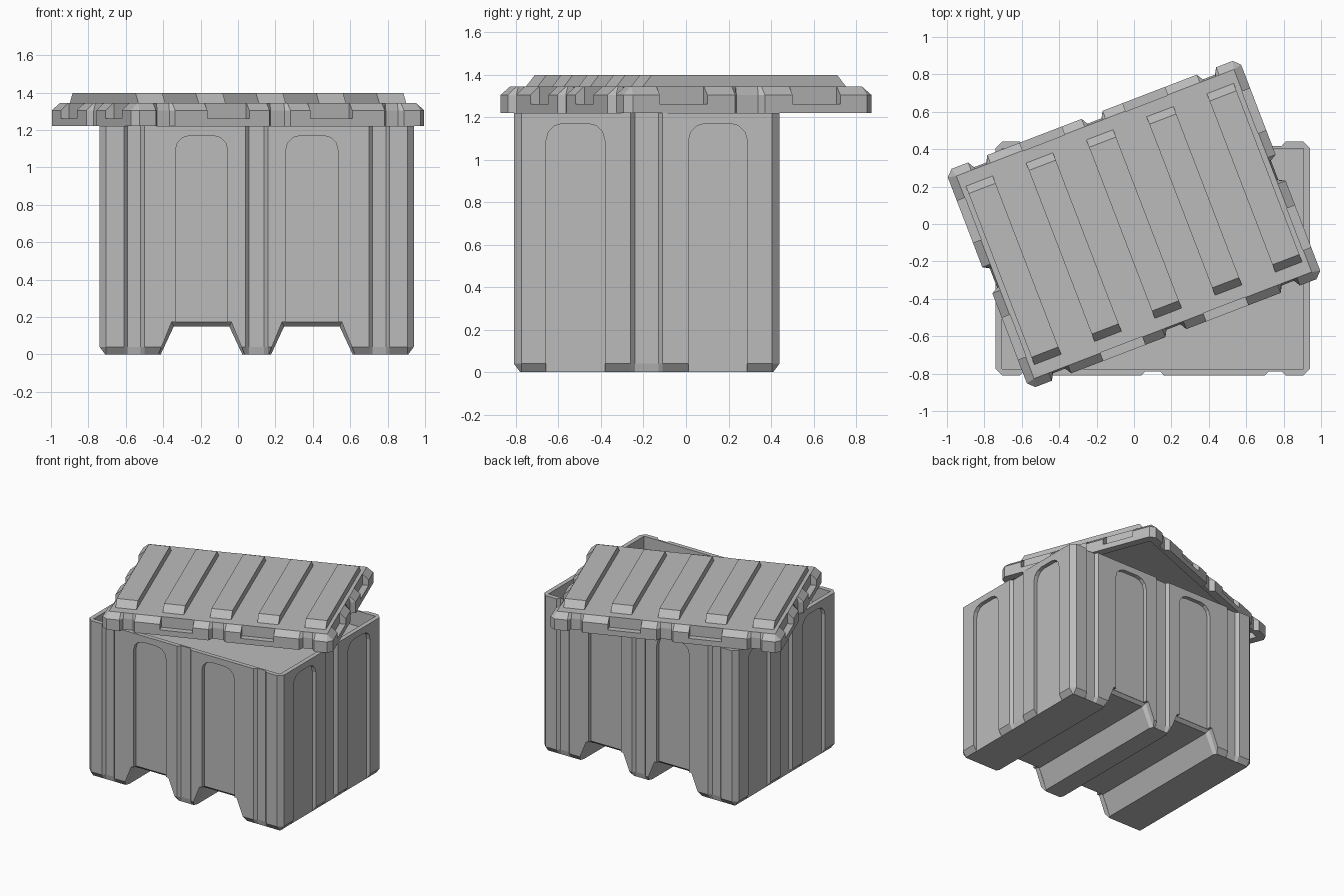
import bpy, bmesh, math
from mathutils import Matrix, Vector

if "Cube" in bpy.data.objects:
    bpy.data.objects.remove(bpy.data.objects["Cube"], do_unlink=True)

HX, HY = 0.84, 0.625                      # half length and half width of tub and lid
TUB = Matrix.Translation((0.1, -0.185, 0))
LID = Matrix.Rotation(math.radians(21), 4, "Z")

grey = bpy.data.materials.new("grey_plastic")
grey.use_nodes = True
grey.diffuse_color = (0.5, 0.5, 0.5, 1)
grey.node_tree.nodes["Principled BSDF"].inputs["Base Color"].default_value = grey.diffuse_color


def loft(name, sections, matrix):
    """Closed solid through rings that share a point count."""
    bm = bmesh.new()
    rings = [[bm.verts.new(p) for p in s] for s in sections]
    n = len(rings[0])
    for a, b in zip(rings, rings[1:]):
        for i in range(n):
            j = (i + 1) % n
            bm.faces.new((a[i], a[j], b[j], b[i]))
    bm.faces.new(rings[0][::-1])
    bm.faces.new(rings[-1])
    bmesh.ops.remove_doubles(bm, verts=bm.verts, dist=1e-5)
    bmesh.ops.recalc_face_normals(bm, faces=bm.faces)
    mesh = bpy.data.meshes.new(name)
    bm.to_mesh(mesh)
    bm.free()
    mesh.materials.append(grey)
    ob = bpy.data.objects.new(name, mesh)
    bpy.context.collection.objects.link(ob)
    ob.matrix_world = matrix
    return ob


def block(name, x0, x1, y0, y1, z0, z1, matrix):
    ring = [(x0, y0), (x1, y0), (x1, y1), (x0, y1)]
    return loft(name, [[(x, y, z) for x, y in ring] for z in (z0, z1)], matrix)


def carve(ob, cutters):
    bpy.context.view_layer.update()
    for c in cutters:
        c.hide_render = True
        mod = ob.modifiers.new("cut", "BOOLEAN")
        mod.operation, mod.solver, mod.object = "DIFFERENCE", "EXACT", c
        bpy.context.view_layer.objects.active = ob
        bpy.ops.object.modifier_apply(modifier=mod.name)
        bpy.data.objects.remove(c, do_unlink=True)


def outline(depth, corner=0.035):
    """Grooved rectangle: the four sides in turn, counter-clockwise."""
    long_grooves = [(-0.71, -0.6), (-0.06, 0.06), (0.6, 0.71)]
    short_grooves = [(-0.075, 0.075)]
    pts = []
    for k in range(4):
        half, dist, grooves = ((HX, HY, long_grooves), (HY, HX, short_grooves))[k % 2]
        side = [(corner - half, -dist)]
        for a, b in grooves:
            side += [(a, -dist), (a + 0.02, depth - dist), (b - 0.02, depth - dist), (b, -dist)]
        side.append((half - corner, -dist))
        turn = Matrix.Rotation(k * math.pi / 2, 2)
        pts += [turn @ Vector(p) for p in side]
    return pts


def ring(pts, z, inset=0.0):
    """Outline at a height, clamped to a rectangle drawn in by the inset."""
    lx, ly = HX - inset, HY - inset
    return [(max(-lx, min(lx, p.x)), max(-ly, min(ly, p.y)), z) for p in pts]


# Tub shell with chamfered foot
shape = outline(0.022)
tub = loft("tub", [ring(shape, 0, 0.03), ring(shape, 0.04), ring(shape, 1.22)], TUB)


# Round-shouldered recessed panels
def arch_cutter(center, half, dist, turn):
    r, top = 0.08, 1.17
    prof = [(center - half, -0.1), (center + half, -0.1)]
    for side, angles in ((1, range(0, 91, 30)), (-1, range(90, 181, 30))):
        for a in angles:
            t = math.radians(a)
            prof.append((center + side * (half - r) + r * math.cos(t), top - r + r * math.sin(t)))
    secs = [[(u, y, z) for u, z in prof] for y in (-dist - 0.1, -dist + 0.03)]
    return loft("panel_cutter", secs, TUB @ Matrix.Rotation(turn, 4, "Z"))


cutters = []
for k in range(4):
    c, half, dist = ((0.295, 0.14, HY), (0.335, 0.138, HX))[k % 2]
    cutters += [arch_cutter(s * c, half, dist, k * math.pi / 2) for s in (-1, 1)]


# Fork channels running front to back, flared at their mouths
def channel(c, y, low, high, top):
    return [(c - low, y, -0.1), (c + low, y, -0.1), (c + low, y, 0),
            (c + high, y, top), (c - high, y, top), (c - low, y, 0)]


for c in (-0.295, 0.295):
    wide, tight = (0.23, 0.16, 0.172), (0.218, 0.148, 0.15)
    cutters.append(loft("channel_cutter", [
        channel(c, -HY - 0.1, *wide), channel(c, 0.032 - HY, *wide),
        channel(c, 0.055 - HY, *tight), channel(c, HY - 0.055, *tight),
        channel(c, HY - 0.032, *wide), channel(c, HY + 0.1, *wide)], TUB))

# Shallow well inside the rim
wx, wy = HX - 0.035, HY - 0.035
cutters.append(block("well_cutter", -wx, wx, -wy, wy, 1.1, 1.4, TUB))
carve(tub, cutters)

# Lid with sloped shoulder, hollow underside and edge notches
shape = outline(0.035)
lid = loft("lid", [ring(shape, 1.22), ring(shape, 1.305), ring(shape, 1.345, 0.045)], LID)
cutters = [block("underside_cutter", 0.06 - HX, HX - 0.06, 0.06 - HY, HY - 0.06, 1.1, 1.27, LID)]
for k in range(4):
    c, dist = ((0.295, HY), (0.335, HX))[k % 2]
    m = LID @ Matrix.Rotation(k * math.pi / 2, 4, "Z")
    for s in (-c, c):
        cutters.append(block("notch_cutter", s - 0.12, s + 0.12, -dist - 0.1, -dist + 0.047,
                             1.262, 1.5, m))
carve(lid, cutters)

# Raised ribs across the lid, with sloped ends
for i in range(5):
    u, w = (i - 2) * 0.345, 0.077
    base = [(u - w, -0.515), (u + w, -0.515), (u + w, 0.515), (u - w, 0.515)]
    loft(f"lid_rib_{i + 1}", [[(x, y, 1.34) for x, y in base],
                              [(x, y * 0.91, 1.397) for x, y in base]], LID)
